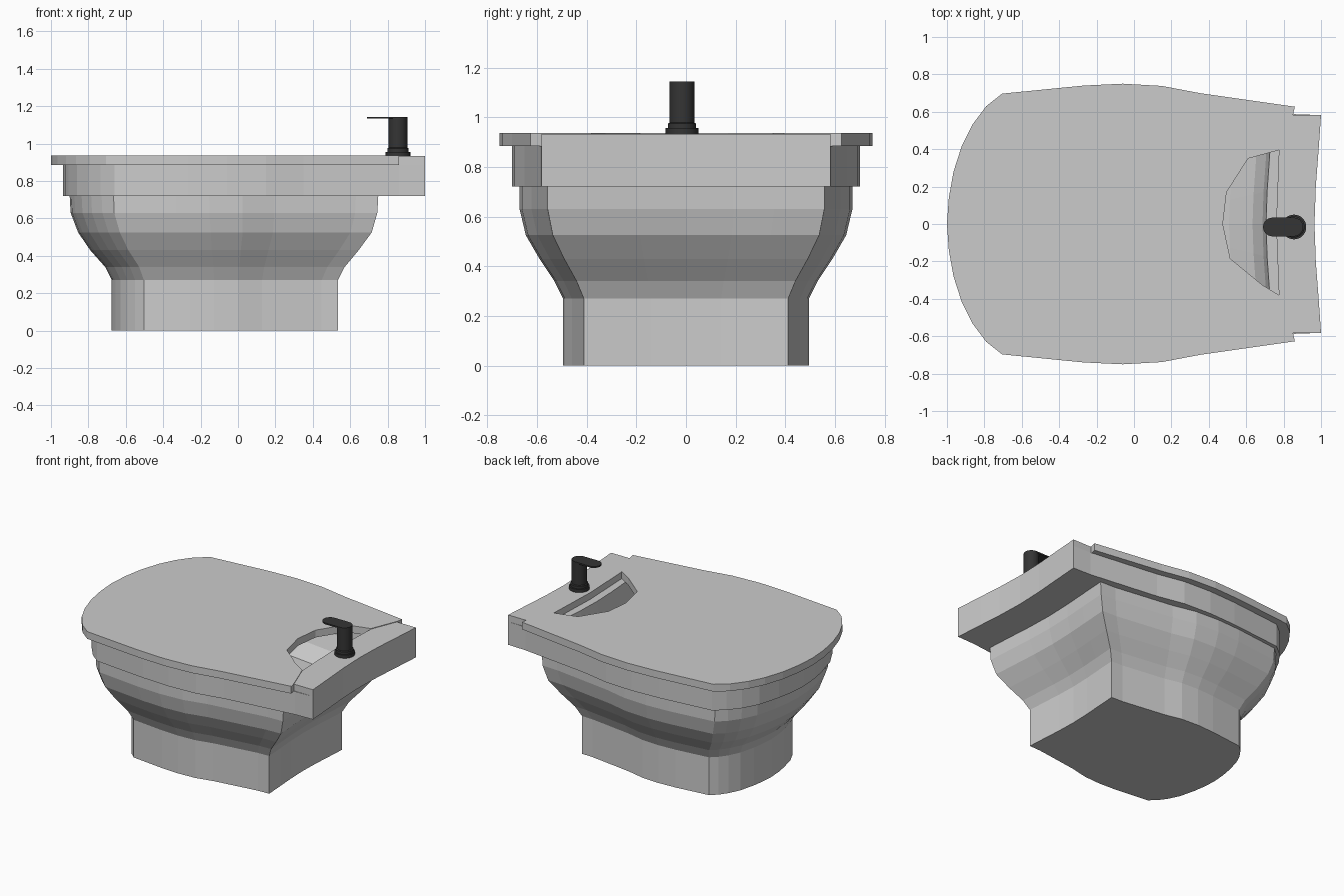
import bpy, bmesh, math

cube = bpy.data.objects.get("Cube")
if cube:
    bpy.data.objects.remove(cube)


def material(name, value, rough):
    m = bpy.data.materials.new(name)
    m.use_nodes = True
    col = (value, value, value, 1)
    m.diffuse_color = col
    node = m.node_tree.nodes["Principled BSDF"]
    node.inputs["Base Color"].default_value = col
    node.inputs["Roughness"].default_value = rough
    return m


CERAMIC = material("light grey ceramic", 0.6, 0.4)
METAL = material("dark metal", 0.035, 0.4)


def finish(name, bm, mat):
    bmesh.ops.recalc_face_normals(bm, faces=bm.faces[:])
    mesh = bpy.data.meshes.new(name)
    bm.to_mesh(mesh)
    bm.free()
    mesh.materials.append(mat)
    obj = bpy.data.objects.new(name, mesh)
    bpy.context.collection.objects.link(obj)
    return obj


def loft(name, rings, mat):
    """Skin a stack of rings of 3D points and close both ends."""
    bm = bmesh.new()
    loops = [[bm.verts.new(p) for p in ring] for ring in rings]
    for a, b in zip(loops, loops[1:]):
        for i in range(len(a)):
            j = (i + 1) % len(a)
            bm.faces.new((a[i], a[j], b[j], b[i]))
    bm.faces.new(loops[0])
    bm.faces.new(loops[-1])
    return finish(name, bm, mat)


def prism(name, outline, z0, z1, mat):
    return loft(name, [[(x, y, z) for x, y in outline] for z in (z0, z1)], mat)


def mirrored(half):
    """Mirror a half outline whose first and last points lie on y = 0."""
    return half + [(x, -y) for x, y in reversed(half[1:-1])]


# Plan of the rim, rounded at one end and hollowed at the other
RIM = mirrored([(-.935, 0), (-.925, .13), (-.905, .24), (-.86, .4), (-.8, .51),
                (-.735, .59), (-.66, .65), (-.27, .69), (-.06, .7), (.15, .69),
                (.35, .65), (.86, .587), (1, .582), (.985, .37), (.972, .2), (.965, 0)])


def ring(z, x0, x1, width):
    """Rim plan fitted to an x range and half width at one height."""
    sx = (x1 - x0) / 1.935
    return [(x0 + (x + .935) * sx, y * width / .7, z) for x, y in RIM]


# Basin: pedestal, flared body, overhanging rim, then down into the bowl
SECTIONS = [(0, -.675, .535, .495), (.27, -.675, .535, .495), (.34, -.71, .57, .53),
            (.43, -.79, .645, .59), (.525, -.855, .715, .645), (.63, -.895, .745, .67),
            (.72, -.9, .75, .67), (.72, -.935, 1, .7), (.885, -.935, 1, .7),
            (.885, -.86, .735, .62), (.74, -.83, .715, .6), (.64, -.78, .66, .55),
            (.56, -.68, .53, .45)]
loft("basin", [ring(*s) for s in SECTIONS], CERAMIC)

# Lid with a notch around the tap opening
SIDE = [(-1, 0), (-.99, .14), (-.965, .28), (-.92, .42), (-.865, .53), (-.79, .63),
        (-.705, .697), (-.27, .74), (-.06, .75), (.15, .738), (.35, .7), (.86, .627), (.85, .582)]
NOTCH = [(.775, .395), (.61, .35), (.495, .17), (.475, 0), (.515, -.185), (.685, -.325), (.775, -.38)]
lid_plan = SIDE + NOTCH + [(x, -y) for x, y in reversed(SIDE[1:])]
prism("lid", lid_plan, .885, .937, CERAMIC)

# Raised deck that carries the tap
back_edge = [p for p in RIM if p[0] > .9]
deck_plan = [NOTCH[0], (.85, .582)] + back_edge + [(.85, -.582), NOTCH[-1], (.76, 0)]
prism("tap_deck", deck_plan, .885, .933, CERAMIC)

# Tap: stepped base, column and flat rounded lever
TAP_X, TAP_Y = .855, -.016


def circle(radius, n=32):
    return [(TAP_X + radius * math.cos(2 * math.pi * i / n),
             TAP_Y + radius * math.sin(2 * math.pi * i / n)) for i in range(n)]


def stack(*steps):
    return [[(x, y, z) for x, y in circle(r)] for r, z in steps]


tap = loft("tap_column", stack((.066, .932), (.066, .956), (.057, .956), (.057, .974),
                               (.05, .978), (.05, 1.138)), METAL)
lever_plan = []
for centre, start in ((TAP_X, -90), (.74, 90)):
    for i in range(13):
        a = math.radians(start + i * 15)
        lever_plan.append((centre + .05 * math.cos(a), TAP_Y + .05 * math.sin(a)))
lever = prism("tap_lever", lever_plan, 1.133, 1.143, METAL)

# Smooth the round tap parts, keeping their edges sharp
bpy.ops.object.select_all(action='DESELECT')
for obj in (tap, lever):
    obj.select_set(True)
bpy.context.view_layer.objects.active = tap
bpy.ops.object.shade_smooth_by_angle(angle=math.radians(30))
